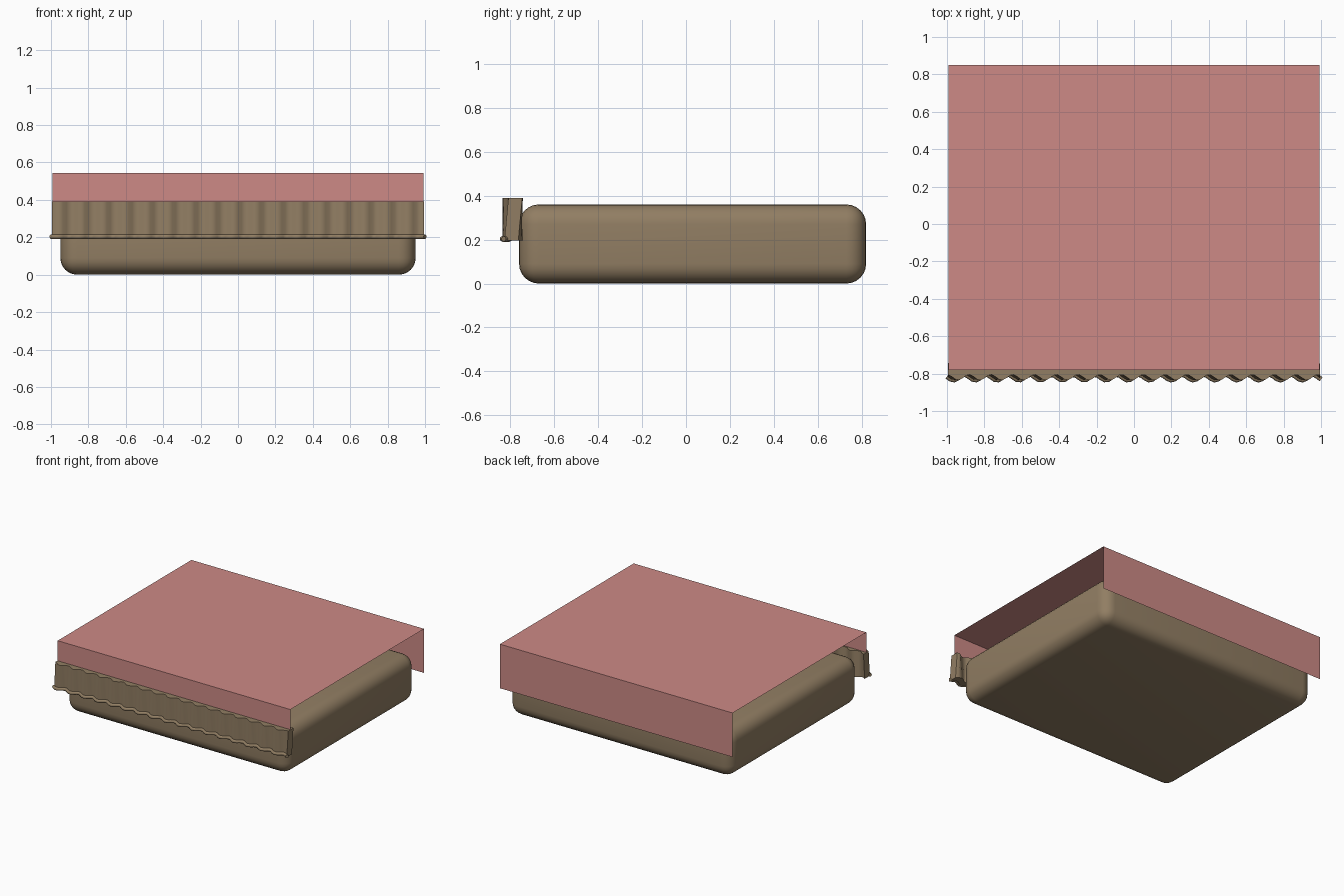
import bpy, bmesh, math

cube = bpy.data.objects.get("Cube")
if cube:
    bpy.data.objects.remove(cube, do_unlink=True)


def make_material(name, rgb):
    mat = bpy.data.materials.new(name)
    mat.use_nodes = True
    colour = (*rgb, 1)
    mat.diffuse_color = colour
    mat.node_tree.nodes["Principled BSDF"].inputs["Base Color"].default_value = colour
    return mat


pink = make_material("dusty pink", (0.61, 0.255, 0.24))
tan = make_material("warm tan", (0.285, 0.208, 0.125))


def add_object(name, data, mat):
    obj = bpy.data.objects.new(name, data)
    bpy.context.collection.objects.link(obj)
    data.materials.append(mat)
    return obj


def mesh_from_rows(name, rows, mat, closed=False, caps=False):
    """Skin a list of equal-length point rows with quads."""
    bm = bmesh.new()
    grid = [[bm.verts.new(p) for p in row] for row in rows]
    count = len(rows[0])
    for a, b in zip(grid, grid[1:]):
        for i in range(count if closed else count - 1):
            j = (i + 1) % count
            bm.faces.new((a[i], b[i], b[j], a[j]))
    if caps:
        bm.faces.new(grid[0])
        bm.faces.new(grid[-1])
        bmesh.ops.recalc_face_normals(bm, faces=bm.faces)
    mesh = bpy.data.meshes.new(name)
    bm.to_mesh(mesh)
    bm.free()
    return add_object(name, mesh, mat)


def smooth(obj, degrees):
    bpy.ops.object.select_all(action="DESELECT")
    obj.select_set(True)
    bpy.context.view_layer.objects.active = obj
    bpy.ops.object.shade_smooth_by_angle(angle=math.radians(degrees))


# Rounded cushion body
bm = bmesh.new()
bmesh.ops.create_cube(bm, size=1)
bmesh.ops.scale(bm, vec=(1.9, 1.58, 0.36), verts=bm.verts)
bmesh.ops.translate(bm, vec=(0, 0.03, 0.18), verts=bm.verts)
bmesh.ops.bevel(bm, geom=bm.edges[:], offset=0.09, segments=6,
                profile=0.5, affect="EDGES")
mesh = bpy.data.meshes.new("cushion")
bm.to_mesh(mesh)
bm.free()
cushion = add_object("cushion", mesh, tan)
smooth(cushion, 40)

# Thin cover sheet: short front flap, flat top, long back flap
profile = [(-0.78, 0.38), (-0.78, 0.545), (0.85, 0.545), (0.85, 0.205)]
mesh_from_rows("cover_sheet",
               [[(x, y, z) for y, z in profile] for x in (-0.993, 0.993)], pink)

# Gathered frill along the front edge
PERIOD = 0.1165
STEPS = 102


def wave(x, shift=0.0):
    phase = (x - shift + 0.965) / PERIOD * math.tau
    return -0.82 - 0.015 * math.cos(phase)


rows = []
for i in range(STEPS + 1):
    x = -0.995 + 1.99 * i / STEPS
    low, high = wave(x), wave(x, 0.025)
    rows.append([(x, low, 0.195), (x, high, 0.39),
                 (x, high + 0.063, 0.39), (x, low + 0.063, 0.195)])
frill = mesh_from_rows("gathered_frill", rows, tan, closed=True, caps=True)
smooth(frill, 50)

# Rolled hem following the lower edge of the frill
curve = bpy.data.curves.new("frill_hem", "CURVE")
curve.dimensions = "3D"
curve.bevel_depth = 0.013
curve.bevel_resolution = 2
curve.use_fill_caps = True
spline = curve.splines.new("POLY")
spline.points.add(STEPS)
for i, point in enumerate(spline.points):
    x = -1 + 2 * i / STEPS
    point.co = (x, wave(x), 0.203, 1)
add_object("frill_hem", curve, tan)
